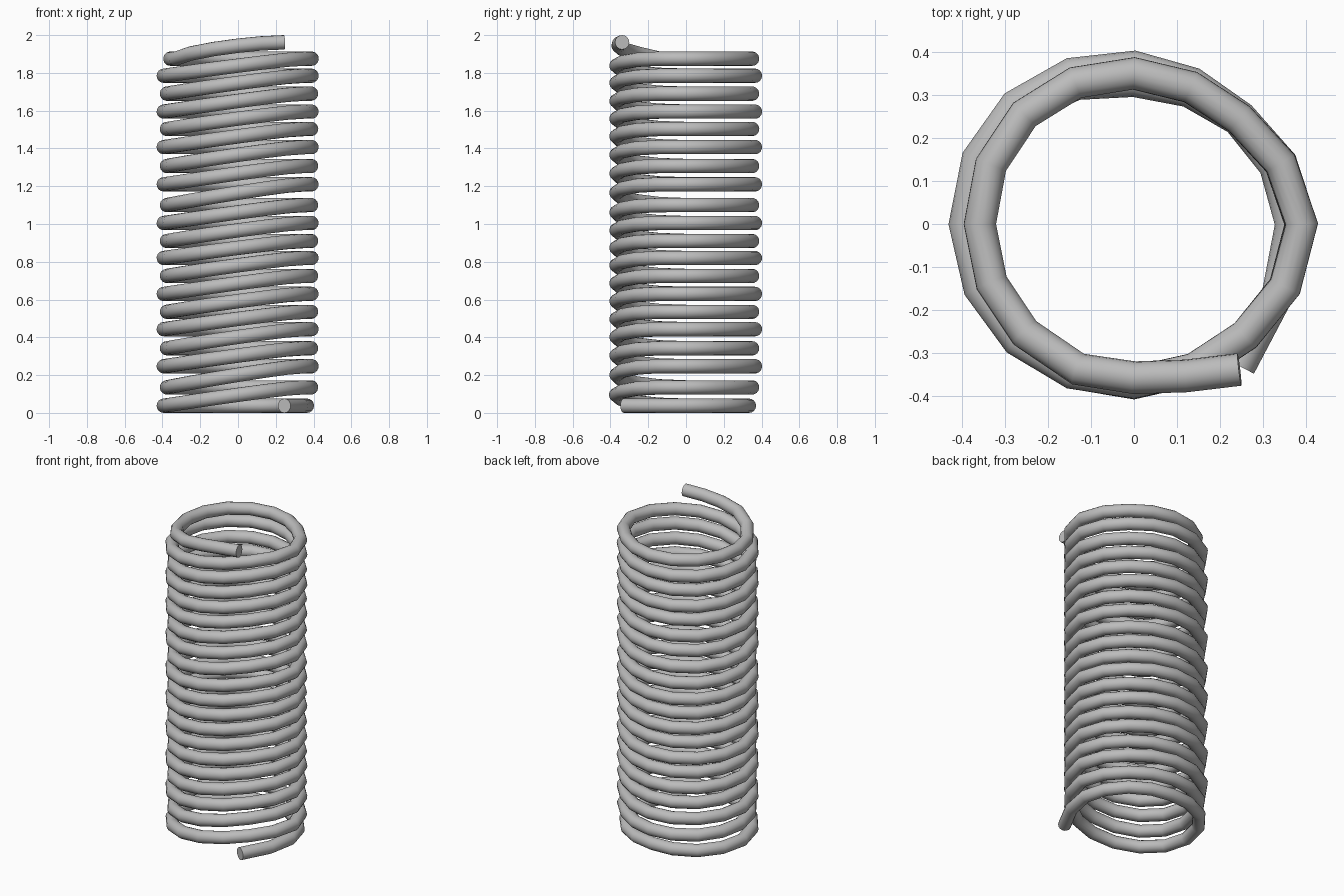
import bpy, math

if "Cube" in bpy.data.objects:
    bpy.data.objects.remove(bpy.data.objects["Cube"])

WIRE = 0.038
# height of each level turn (sides and back), bottom to top
LEVELS = [0.038, 0.135, 0.247, 0.342, 0.443, 0.535, 0.63, 0.725, 0.82, 0.91,
          1.005, 1.10, 1.21, 1.307, 1.407, 1.503, 1.595, 1.69, 1.785, 1.875]
# radius every 45 degrees from +x, counter-clockwise, for each kind of turn
FIRST = [0.365, 0.343, 0.333, 0.375, 0.393, 0.380, 0.370, 0.366]
EVEN = [0.389, 0.350, 0.365, 0.389, 0.393, 0.382, 0.368, 0.366]
ODD = [0.387, 0.346, 0.350, 0.373, 0.376, 0.374, 0.368, 0.366]
LAST = [0.390, 0.346, 0.350, 0.360, 0.358, 0.358]

radii = []
for k in range(len(LEVELS)):
    radii += FIRST if k == 0 else LAST if k == 19 else (ODD if k % 2 else EVEN)


def radius(i):
    """Key radius at half steps (22.5 degrees), smoothly interpolated."""
    a, odd = divmod(i, 2)
    if not odd:
        return radii[a]
    n = len(radii) - 1
    p = [radii[max(0, min(n, a + d))] for d in (-1, 0, 1, 2)]
    return (9 * (p[1] + p[2]) - p[0] - p[3]) / 16


def height(deg):
    """Each turn is level, then climbs to the next one across the front."""
    k, a = divmod(deg, 360)
    k = int(k)
    t = max(0.0, min(1.0, (a - 180) / 160))
    t = t * t * (3 - 2 * t)
    if k == 19:
        return LEVELS[k]
    return LEVELS[k] + t * (LEVELS[k + 1] - LEVELS[k])


# centre line: straight lead-in, twenty turns, straight lead-out
path = [(0.245, -0.33, WIRE), (0.335, -0.16, WIRE)]
for i in range(0, 2 * (len(radii) - 1) + 1):
    deg = i * 22.5
    a, r = math.radians(deg), radius(i)
    path.append((r * math.cos(a), r * math.sin(a), height(deg)))
path[-1] = (path[-1][0], path[-1][1], 1.902)
path += [(-0.13, -0.337, 1.926), (0.0, -0.357, 1.944),
         (0.12, -0.353, 1.956), (0.245, -0.338, 1.962)]

# wire swept along the centre line
curve = bpy.data.curves.new("spring_coil", 'CURVE')
curve.dimensions = '3D'
curve.bevel_depth = WIRE
curve.bevel_resolution = 6
curve.use_fill_caps = True
spline = curve.splines.new('POLY')
spline.points.add(len(path) - 1)
for pt, co in zip(spline.points, path):
    pt.co = (*co, 1)
spring = bpy.data.objects.new("spring_coil", curve)
bpy.context.collection.objects.link(spring)

steel = bpy.data.materials.new("steel_grey")
steel.diffuse_color = (0.5, 0.5, 0.5, 1)
steel.use_nodes = True
steel.node_tree.nodes["Principled BSDF"].inputs["Base Color"].default_value = steel.diffuse_color
curve.materials.append(steel)

# turn into a smooth mesh with crisp end caps
bpy.context.view_layer.objects.active = spring
spring.select_set(True)
bpy.ops.object.convert(target='MESH')
bpy.ops.object.shade_smooth_by_angle(angle=math.radians(40))
